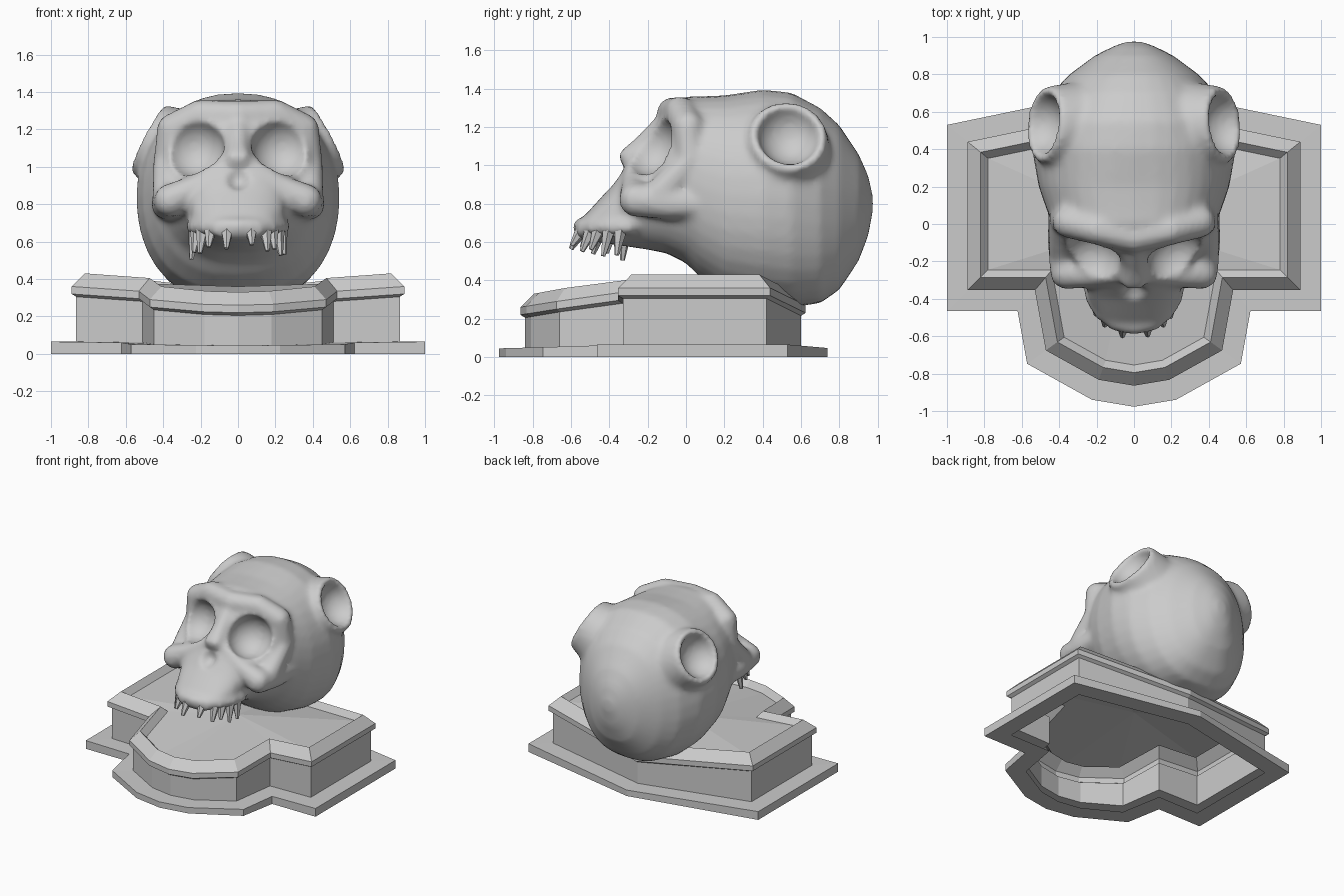
import bpy, bmesh, math
from mathutils import Vector, Matrix

if "Cube" in bpy.data.objects:
    bpy.data.objects.remove(bpy.data.objects["Cube"])


def finish(bm, name):
    bmesh.ops.recalc_face_normals(bm, faces=bm.faces)
    me = bpy.data.meshes.new(name)
    bm.to_mesh(me)
    bm.free()
    ob = bpy.data.objects.new(name, me)
    bpy.context.collection.objects.link(ob)
    return ob


def ellipsoid(bm, c, r):
    m = Matrix.Translation(c) @ Matrix.Diagonal((*r, 1))
    bmesh.ops.create_uvsphere(bm, u_segments=20, v_segments=12, radius=1, matrix=m)


def cone(bm, a, b, r1, r2, seg):
    a, b = Vector(a), Vector(b)
    rot = (b - a).to_track_quat('Z', 'Y').to_matrix().to_4x4()
    bmesh.ops.create_cone(bm, cap_ends=True, segments=seg, radius1=r1, radius2=r2,
                          depth=(b - a).length, matrix=Matrix.Translation((a + b) / 2) @ rot)


def bar(bm, pts):
    # mirrored chain of spheres through (x, y, z, r) points
    for p, q in zip(pts, pts[1:]):
        for i in range(7):
            v = Vector(p).lerp(Vector(q), i / 6)
            for s in (-1, 1):
                ellipsoid(bm, (s * v[0], v[1], v[2]), (v[3],) * 3)


def loft(bm, rings):
    vs = [[bm.verts.new(p) for p in r] for r in rings]
    n = len(vs[0])
    for a, b in zip(vs, vs[1:]):
        for i in range(n):
            j = (i + 1) % n
            bm.faces.new((a[i], a[j], b[j], b[i]))
    return vs


# ---- plinth: wall outline (x, y, drop of the top edge), swept by a moulding profile
half = [(0, -.84, .10), (.18, -.81, .095), (.45, -.66, .07), (.51, -.33, .025),
        (.865, -.33, 0), (.865, .42, 0), (0, .60, .09)]
outline = half + [(-x, y, d) for x, y, d in half[-2:0:-1]]


def offset(d):
    out, n = [], len(outline)
    for i in range(n):
        p, q, r = (Vector(outline[(i + k) % n][:2]) for k in (-1, 0, 1))
        n1 = Vector(((q - p).y, -(q - p).x)).normalized()
        n2 = Vector(((r - q).y, -(r - q).x)).normalized()
        m = (n1 + n2).normalized()
        out.append(q + m * d / m.dot(n1))
    return out


profile = [(0, 0, 0), (.135, 0, 0), (.135, .065, .2), (0, .065, .2), (0, .305, 1),
           (.024, .32, 1), (.024, .36, 1), (-.045, .43, 1), (-.085, .385, 1)]
bm = bmesh.new()
rings = [[(p.x, p.y, z - o[2] * f) for p, o in zip(offset(d), outline)] for d, z, f in profile]
top = loft(bm, rings)[-1]
centre = bm.verts.new((0, 0, .36))
for i in range(len(top)):
    bm.faces.new((top[i], top[(i + 1) % len(top)], centre))
finish(bm, "plinth")

# ---- skull body: cross-sections (y, z bottom, z top, half width)
sections = [(.975, .76, .84, .04), (.95, .63, .95, .11), (.9, .50, 1.06, .21), (.8, .35, 1.21, .345),
            (.7, .28, 1.30, .44), (.55, .26, 1.38, .52), (.4, .28, 1.395, .545), (.2, .33, 1.365, .51),
            (.07, .42, 1.36, .465), (0, .49, 1.36, .435), (-.1, .54, 1.31, .39), (-.2, .56, 1.14, .32),
            (-.3, .575, 1.02, .265), (-.4, .59, .88, .24), (-.5, .605, .77, .19), (-.57, .615, .69, .12)]
bm = bmesh.new()
N = 36
rings = []
for y, zb, zt, w in sections:
    ring = []
    for i in range(N):
        a = 2 * math.pi * i / N
        c, s = math.cos(a), math.sin(a)
        boxy = .78 if s < 0 < y or -.15 < y < .25 else .9
        ring.append((w * math.copysign(abs(c) ** boxy, c), y,
                     (zb + zt) / 2 + (zt - zb) / 2 * math.copysign(abs(s) ** .95, s)))
    rings.append(ring)
vs = loft(bm, rings)
bm.faces.new(vs[0])
bm.faces.new(vs[-1])
bmesh.ops.recalc_face_normals(bm, faces=bm.faces)

# brow ridge, orbit side, cheekbone and nose ridge
bar(bm, [(0, -.07, 1.27, .085), (.2, -.03, 1.28, .08), (.35, .01, 1.20, .085), (.385, .02, 1.02, .07),
         (.38, -.13, .86, .08)])
bar(bm, [(.05, -.25, 1.0, .07), (.22, -.27, .89, .07), (.36, -.26, .82, .09), (.38, -.08, .80, .085),
         (.38, .08, .80, .08)])
bar(bm, [(0, -.12, 1.19, .07), (0, -.22, 1.10, .06), (.02, -.30, 1.045, .05)])
# gum line along the upper jaw
jaw = [(.235 * math.sin(a), -.30 - .25 * math.cos(a)) for a in (0, .4, .8, 1.2, 1.57)]
bar(bm, [(x, y, .68, .045) for x, y in jaw])
# raised cups on the upper sides
axis = Vector((.88, .1, .46)).normalized()
rim = Vector((.485, .535, 1.155))
flip = Vector((-1, 1, 1))
for f in (Vector((1, 1, 1)), flip):
    cone(bm, (rim - axis * .28) * f, rim * f, .27, .20, 28)
skull = finish(bm, "skull")

# ---- cutters: eye sockets, side cups, nasal opening
bm = bmesh.new()
for s in (-1, 1):
    ellipsoid(bm, (s * .235, -.19, 1.105), (.165, .16, .16))
    c = rim + axis * .04
    ellipsoid(bm, (s * c.x, c.y, c.z), (.17,) * 3)
ellipsoid(bm, (0, -.41, .945), (.075, .10, .07))
cutter = finish(bm, "socket_cutter")
cutter.hide_render = True


def remesh(size):
    m = skull.modifiers.new("Remesh", 'REMESH')
    m.mode = 'VOXEL'
    m.voxel_size = size


remesh(.018)
m = skull.modifiers.new("Sockets", 'BOOLEAN')
m.operation = 'DIFFERENCE'
m.solver = 'EXACT'
m.object = cutter
remesh(.018)
m = skull.modifiers.new("Smooth", 'SMOOTH')
m.factor = .5
m.iterations = 6
bpy.context.view_layer.update()
dg = bpy.context.evaluated_depsgraph_get()
me = bpy.data.meshes.new_from_object(skull.evaluated_get(dg))
skull.modifiers.clear()
skull.data = me
me.shade_smooth()
bpy.data.objects.remove(cutter)

# ---- teeth: tapered pegs around the jaw arc, splayed forward at the front
bm = bmesh.new()
for k, a in enumerate((-1.5, -1.22, -.95, -.68, -.25, .3, .68, .9, 1.15, 1.4)):
    s, c = math.sin(a), math.cos(a)
    root = (.23 * s, -.30 - .235 * c, .69)
    tip = (.25 * s, -.31 - .30 * c, .50 + .065 * c + .02 * (k % 2))
    cone(bm, root, tip, .042, .012, 6)
finish(bm, "teeth")
